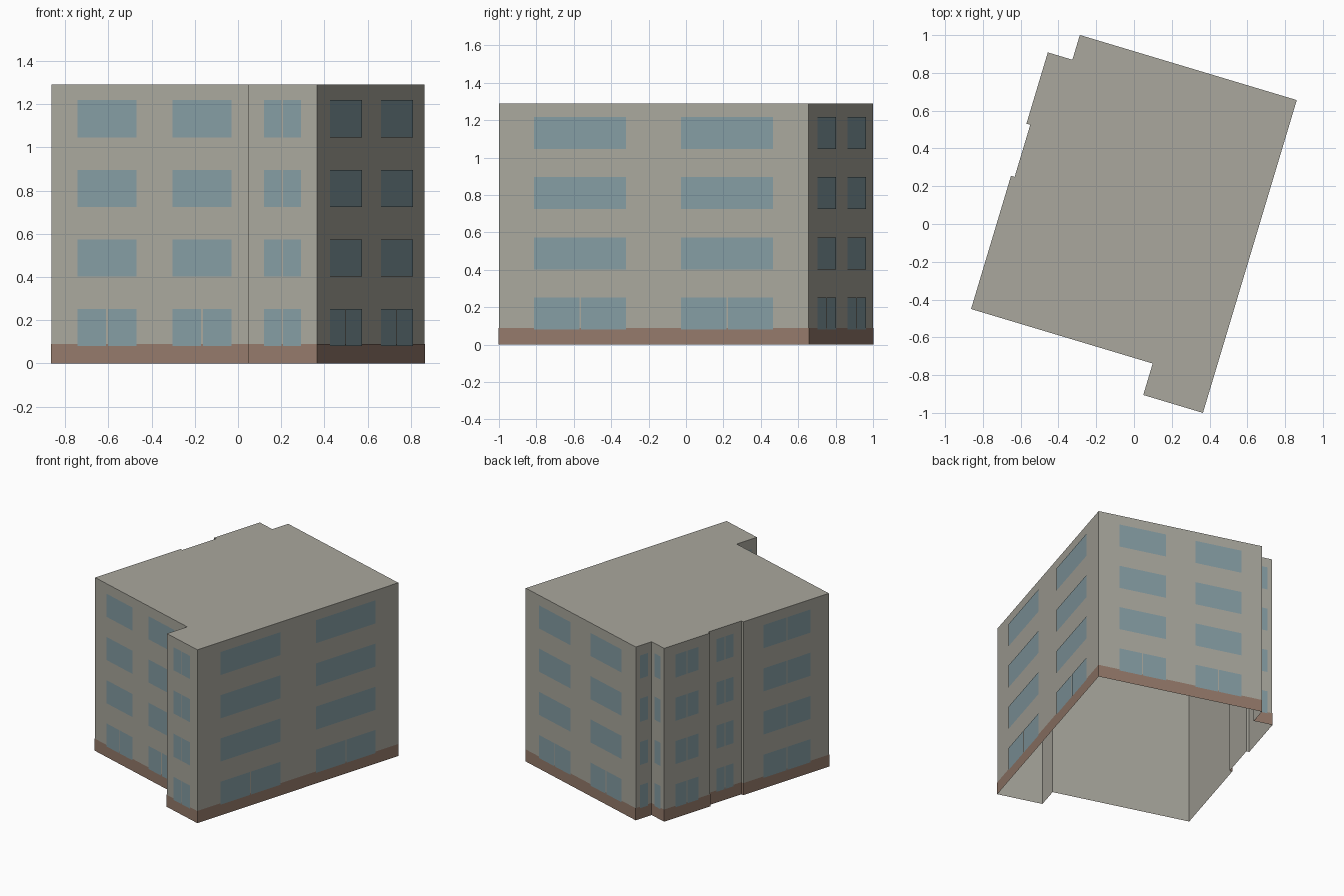
import bpy
import math
from mathutils import Vector, Matrix

cube = bpy.data.objects.get("Cube")
if cube:
    bpy.data.objects.remove(cube, do_unlink=True)

HEIGHT = 1.29
PLINTH = 0.09
FLOORS = 4
FLOOR_STEP = 0.322
SILL = 0.08
GLASS_H = 0.172
SPLIT = 0.008
TURN = Matrix.Rotation(math.radians(-16.7), 2)


def material(name, rgb):
    mat = bpy.data.materials.new(name)
    mat.use_nodes = True
    mat.diffuse_color = (*rgb, 1)
    bsdf = mat.node_tree.nodes["Principled BSDF"]
    bsdf.inputs["Base Color"].default_value = (*rgb, 1)
    bsdf.inputs["Roughness"].default_value = 0.9
    return mat


def mesh_object(name, verts, faces, mat):
    mesh = bpy.data.meshes.new(name)
    mesh.from_pydata(verts, [], faces)
    mesh.materials.append(mat)
    obj = bpy.data.objects.new(name, mesh)
    bpy.context.collection.objects.link(obj)
    return obj


def wall_ring(points, z0, z1):
    """Vertices and side faces of an open vertical band."""
    n = len(points)
    verts = [(p.x, p.y, z) for z in (z0, z1) for p in points]
    faces = [(i, (i + 1) % n, (i + 1) % n + n, i + n) for i in range(n)]
    return verts, faces


concrete = material("warm_grey_concrete", (0.40, 0.39, 0.34))
glass = material("blue_grey_glass", (0.235, 0.335, 0.365))
brick = material("brown_plinth", (0.30, 0.195, 0.147))

# Footprint in the building's own axes, counter-clockwise.
# Each corner carries the wall that starts there:
# (name, x, y, window spans along the wall, floors with split panes)
WALLS = [
    ("front", -0.697, -0.679, [(0.127, 0.411), (0.586, 0.870)], 1),
    ("front_return", 0.307, -0.679, [(0.05, 0.125)], 0),
    ("front_wing", 0.307, -0.853, [(0.075, 0.254)], FLOORS),
    ("side", 0.637, -0.853, [(0.197, 0.711), (1.018, 1.532)], 1),
    ("back", 0.637, 0.876, [(0.152, 0.492), (0.71, 1.05)], 1),
    ("notch_side", -0.562, 0.876, [(0.035, 0.103)], 0),
    ("notch_back", -0.562, 0.739, [(0.033, 0.10)], 0),
    ("entrance_bay", -0.698, 0.739, [(0.094, 0.291)], FLOORS),
    ("recess_end_a", -0.698, 0.345, [], 0),
    ("recess", -0.677, 0.345, [(0.07, 0.215)], FLOORS),
    ("recess_end_b", -0.677, 0.057, [], 0),
    ("far_side", -0.697, 0.057, [(0.171, 0.573)], FLOORS),
]
corners = [TURN @ Vector((w[1], w[2])) for w in WALLS]
count = len(corners)
along = [(corners[(i + 1) % count] - corners[i]).normalized() for i in range(count)]
outward = [Vector((d.y, -d.x)) for d in along]

# Walls and flat roof, open underneath
verts, faces = wall_ring(corners, 0, HEIGHT)
faces.append(tuple(range(count, 2 * count)))
mesh_object("walls_and_roof", verts, faces, concrete)

# Plinth band wrapped around the foot of the walls
skirt = [corners[i] + 0.002 * (outward[i] + outward[i - 1]) for i in range(count)]
mesh_object("plinth_band", *wall_ring(skirt, 0, PLINTH), brick)

# Windows, one object per wall
for i, (name, _, _, spans, split_floors) in enumerate(WALLS):
    verts, faces = [], []
    for floor in range(FLOORS):
        low = SILL + floor * FLOOR_STEP
        for start, end in spans:
            panes = [(start, end)]
            if floor < split_floors:
                mid = (start + end) / 2
                panes = [(start, mid - SPLIT / 2), (mid + SPLIT / 2, end)]
            for a, b in panes:
                base = len(verts)
                for s, z in ((a, low), (b, low), (b, low + GLASS_H), (a, low + GLASS_H)):
                    p = corners[i] + along[i] * s + outward[i] * 0.004
                    verts.append((p.x, p.y, z))
                faces.append(tuple(range(base, base + 4)))
    if faces:
        mesh_object(name + "_windows", verts, faces, glass)
